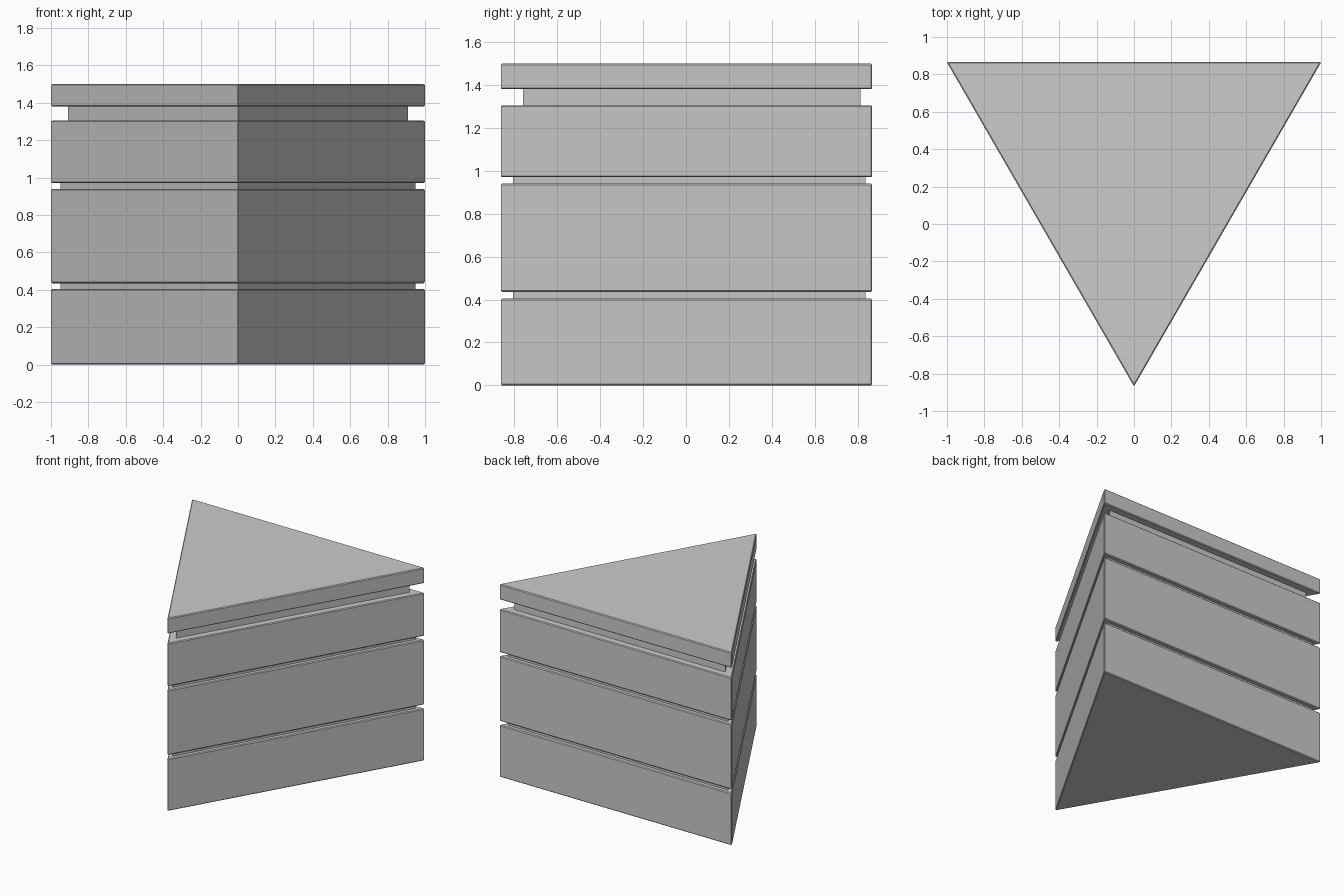
import bpy
from math import sqrt, pi

if "Cube" in bpy.data.objects:
    bpy.data.objects.remove(bpy.data.objects["Cube"])

RADIUS = 2 / sqrt(3)      # circumradius of a triangle with side 2
CENTROID_Y = 1 / (2 * sqrt(3))


def prism(name, z0, z1, scale=1.0, bevel=0.0):
    """Triangular prism pointing toward the front, between two heights."""
    bpy.ops.mesh.primitive_cylinder_add(
        vertices=3, radius=RADIUS * scale, depth=z1 - z0,
        location=(0, CENTROID_Y, (z0 + z1) / 2), rotation=(0, 0, pi))
    obj = bpy.context.object
    obj.name = name
    if bevel:
        mod = obj.modifiers.new("edge_bevel", 'BEVEL')
        mod.width = bevel
        mod.segments = 1
        mod.limit_method = 'ANGLE'
    return obj


# Stacked outer slabs with softened edges
for name, z0, z1 in (("base_slab", 0.0, 0.405),
                     ("middle_slab", 0.435, 0.94),
                     ("upper_slab", 0.97, 1.305),
                     ("lid", 1.38, 1.5)):
    prism(name, z0, z1, 1.002, 0.006)

# Recessed layers showing in the gaps
for name, z0, z1, scale in (("lower_groove", 0.405, 0.435, 0.948),
                            ("middle_groove", 0.94, 0.97, 0.948),
                            ("neck", 1.305, 1.38, 0.908)):
    prism(name, z0, z1, scale)
